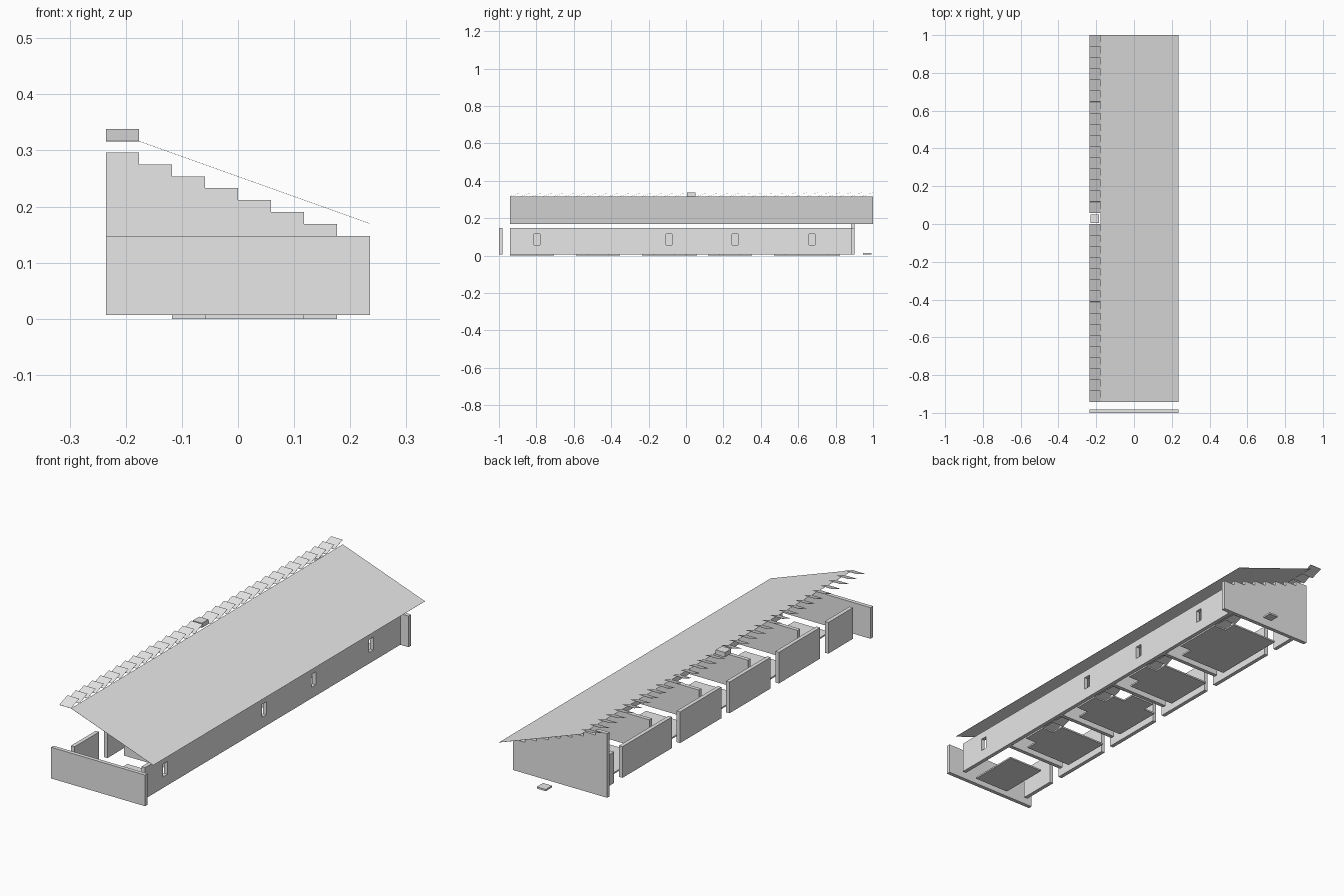
import bpy, bmesh

cube = bpy.data.objects.get("Cube")
if cube:
    bpy.data.objects.remove(cube, do_unlink=True)

U = 2 / 34            # plan module
STEP = 0.0212         # height of one course
T = 0.3 * U           # wall thickness
BASE, TOP = 0.007, 0.148
HIGH, LOW = 0.317, 0.17


def px(u):
    return (u - 4) * U


def py(n):
    return (n - 17) * U


grey = bpy.data.materials.new("light_grey")
grey.use_nodes = True
grey.diffuse_color = (0.8, 0.8, 0.8, 1)
grey.node_tree.nodes["Principled BSDF"].inputs["Base Color"].default_value = (0.8, 0.8, 0.8, 1)


def finish(name, bm):
    mesh = bpy.data.meshes.new(name)
    bm.to_mesh(mesh)
    bm.free()
    mesh.materials.append(grey)
    ob = bpy.data.objects.new(name, mesh)
    bpy.context.collection.objects.link(ob)
    return ob


def prism(name, profile, axis, depth):
    """Extrude a closed outline along one axis."""
    bm = bmesh.new()
    face = bm.faces.new([bm.verts.new(p) for p in profile])
    ext = bmesh.ops.extrude_face_region(bm, geom=[face])
    verts = [g for g in ext["geom"] if isinstance(g, bmesh.types.BMVert)]
    vec = [0, 0, 0]
    vec[axis] = depth
    bmesh.ops.translate(bm, verts=verts, vec=vec)
    bmesh.ops.recalc_face_normals(bm, faces=bm.faces)
    return finish(name, bm)


def box(name, x0, x1, y0, y1, z0, z1):
    return prism(name, [(x0, y0, z0), (x1, y0, z0), (x1, y1, z0), (x0, y1, z0)], 2, z1 - z0)


def sheets(name, quads):
    """Very thin plates from four-cornered outlines."""
    bm = bmesh.new()
    for corners in quads:
        bm.faces.new([bm.verts.new(c) for c in corners])
    ob = finish(name, bm)
    ob.modifiers.new("thin", 'SOLIDIFY').thickness = 0.0006


# Front wall, and back wall whose top steps down under the roof
box("front_wall", px(0), px(8), py(0), py(0) + T, BASE, TOP)
outline = [(px(8), BASE), (px(0), BASE)]
for u in range(7):
    z = TOP + (7 - u) * STEP
    outline += [(px(u), z), (px(u + 1), z)]
outline += [(px(7), TOP), (px(8), TOP)]
prism("back_wall", [(x, py(32), z) for x, z in outline], 1, T)

# Cross walls between the rooms, stopping short of the open side
for i, n in enumerate((6, 12, 18, 24)):
    box(f"cross_wall_{i + 1}", px(2), px(7), py(n), py(n) + T, BASE, TOP)

# Panels along the open side, one gap between each pair
for i, (a, b) in enumerate(((1, 4), (5, 10), (11, 16), (17, 22), (23, 29), (30, 32))):
    box(f"side_panel_{i + 1}", px(1), px(1) + T, py(a), py(b), BASE, TOP)

# Long wall with window openings
wall = box("window_wall", px(7), px(7) + T, py(1), py(32) + T / 2, BASE, TOP)
for i, n in enumerate((3, 15, 21, 28)):
    centre = py(n + 0.46)
    cutter = box(f"window_cutter_{i + 1}", px(7) - T, px(7) + 2 * T,
                 centre - 0.016, centre + 0.016, 0.057, 0.115)
    cutter.hide_render = True
    cutter.hide_viewport = True
    cutter.display_type = 'WIRE'
    cut = wall.modifiers.new("window", 'BOOLEAN')
    cut.operation = 'DIFFERENCE'
    cut.solver = 'EXACT'
    cut.object = cutter

# Floor slabs with a tab towards the window wall
box("floor_1", px(3), px(6), py(1), py(5), 0, BASE)
for i, (a, b) in enumerate(((7, 11), (13, 17), (19, 23), (25, 31))):
    pts = [(2, a), (6, a), (6, a + 1), (7, a + 1), (7, b - 1), (6, b - 1), (6, b), (2, b)]
    prism(f"floor_{i + 2}", [(px(u), py(n), 0) for u, n in pts], 2, BASE)
box("floor_3_tab", px(3), px(5), py(17), py(18), 0, BASE)

# Doorstep behind the back wall
box("doorstep", 0.007, 0.052, 0.947, 0.992, BASE, 0.015)

# Sloping roof sheet
sheets("roof", [[(px(1), py(1), HIGH), (px(8), py(1), LOW),
                 (px(8), py(34), LOW), (px(1), py(34), HIGH)]])

# Row of tilted slats along the high edge, broken by the vent
sheets("ridge_slats", [[(px(0), py(n), HIGH), (px(1), py(n), HIGH),
                        (px(1), py(n + 1), HIGH + STEP), (px(0), py(n + 1), HIGH + STEP)]
                       for n in range(1, 34) if n != 17])
box("roof_vent", px(0) + 0.005, px(1) - 0.008, 0.006, 0.051, HIGH, HIGH + STEP)
